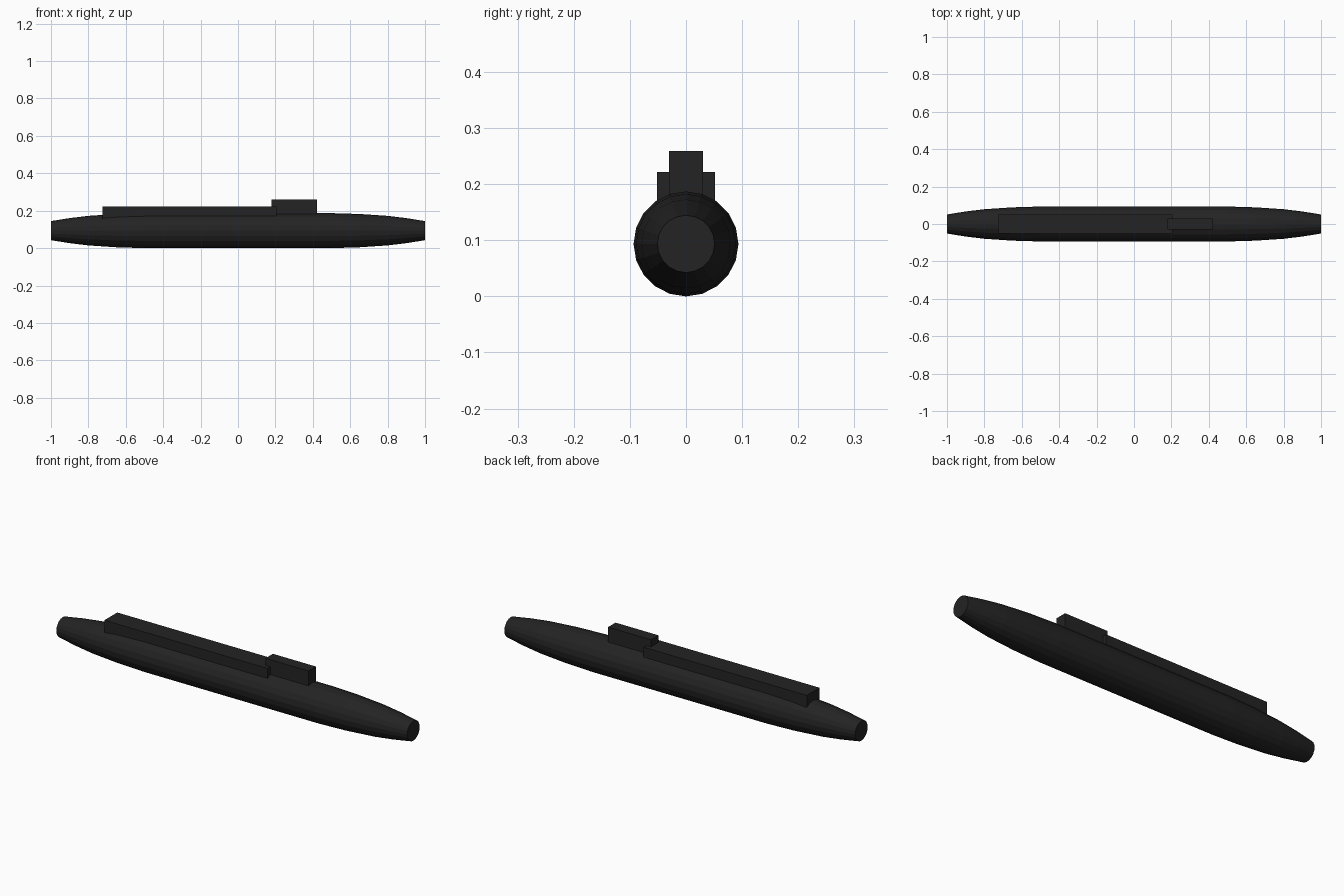
import bpy, bmesh
from math import sin, cos, tau

cube = bpy.data.objects.get("Cube")
if cube:
    bpy.data.objects.remove(cube, do_unlink=True)

black = bpy.data.materials.new("matte black")
black.use_nodes = True
colour = (0.017, 0.017, 0.017, 1)
black.diffuse_color = colour
black.node_tree.nodes["Principled BSDF"].inputs["Base Color"].default_value = colour


def add_object(name, bm):
    bmesh.ops.recalc_face_normals(bm, faces=bm.faces)
    mesh = bpy.data.meshes.new(name)
    bm.to_mesh(mesh)
    bm.free()
    mesh.materials.append(black)
    obj = bpy.data.objects.new(name, mesh)
    bpy.context.collection.objects.link(obj)
    return obj


def box(name, x0, x1, half_width, z0, z1):
    bm = bmesh.new()
    bmesh.ops.create_cube(bm, size=1)
    for v in bm.verts:
        v.co = (x1 if v.co.x > 0 else x0,
                half_width if v.co.y > 0 else -half_width,
                z1 if v.co.z > 0 else z0)
    return add_object(name, bm)


# Pressure hull: a 20-sided spindle with flat round ends
RADIUS = 0.0935
SIDES = 20
half = [(0.5, RADIUS), (0.65, 0.089), (0.8, 0.079), (0.9, 0.067), (1.0, 0.051)]
profile = [(-x, r) for x, r in reversed(half)] + half
bm = bmesh.new()
rings = [[bm.verts.new((x, r * sin(tau * i / SIDES), RADIUS + r * cos(tau * i / SIDES)))
          for i in range(SIDES)] for x, r in profile]
for a, b in zip(rings, rings[1:]):
    for i in range(SIDES):
        j = (i + 1) % SIDES
        bm.faces.new((a[i], a[j], b[j], b[i]))
bm.faces.new(rings[0])
bm.faces.new(rings[-1])
add_object("hull", bm)

# Long raised casing behind the tower, and the tower itself
box("deck_casing", -0.725, 0.205, 0.052, 0.14, 0.222)
box("tower", 0.178, 0.423, 0.03, 0.14, 0.259)
